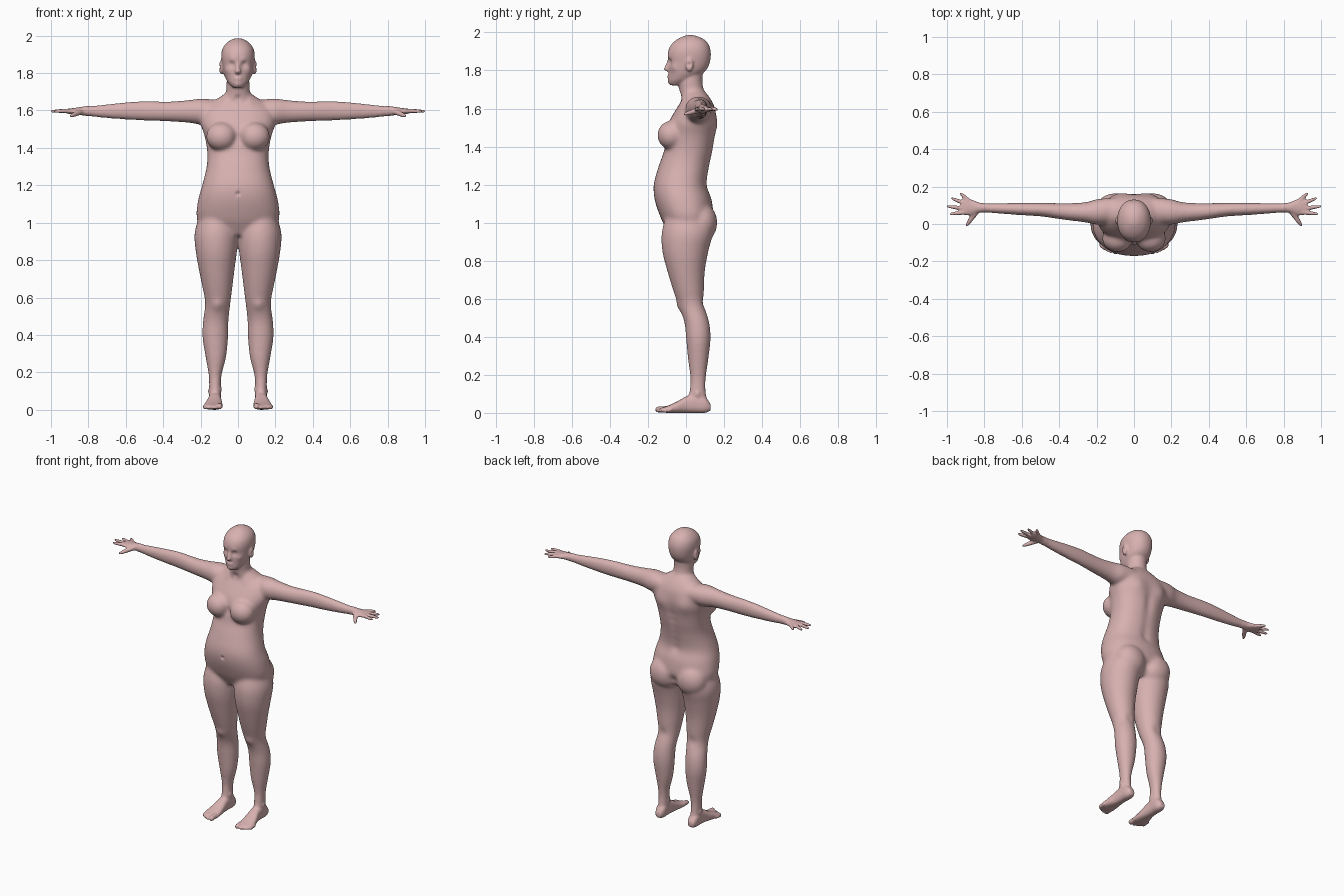
import bpy, bmesh, math
from mathutils import Matrix, Vector, kdtree

default_cube = bpy.data.objects.get("Cube")
if default_cube:
    bpy.data.objects.remove(default_cube, do_unlink=True)

skin = bpy.data.materials.new("rosy skin")
skin.use_nodes = True
skin_colour = (0.68, 0.44, 0.435, 1)
skin.diffuse_color = skin_colour
skin.node_tree.nodes["Principled BSDF"].inputs["Base Color"].default_value = skin_colour

VOXEL = 0.0055
RING = 32
STEPS = 4
bm = bmesh.new()


def spline(rows):
    """Smoothly interpolate a short list of cross-section rows."""
    result = []
    for i in range(len(rows) - 1):
        before, start = rows[max(i - 1, 0)], rows[i]
        end, after = rows[i + 1], rows[min(i + 2, len(rows) - 1)]
        for step in range(STEPS):
            t = step / STEPS
            result.append([
                b + 0.5 * t * (c - a + t * (2 * a - 5 * b + 4 * c - d + t * (3 * (b - c) + d - a)))
                for a, b, c, d in zip(before, start, end, after)])
    result.append(rows[-1])
    return result


def skin_rings(rings):
    """Bridge rings of points into one closed shell."""
    loops = [[bm.verts.new(p) for p in ring] for ring in rings]
    count = len(loops[0])
    for low, high in zip(loops, loops[1:]):
        for k in range(count):
            n = (k + 1) % count
            bm.faces.new((low[k], low[n], high[n], high[k]))
    bm.faces.new(loops[0][::-1])
    bm.faces.new(loops[-1])


def loft(rows, axis="z", side=1, power=2.0):
    """Rows hold: position on the axis, then low and high limits across it."""
    rings = []
    for t, a0, a1, b0, b1 in spline(rows):
        ring = []
        for k in range(RING):
            angle = math.tau * k / RING
            c, s = math.cos(angle), math.sin(angle)
            a = (a0 + a1) / 2 + (a1 - a0) / 2 * math.copysign(abs(c) ** (2 / power), c)
            b = (b0 + b1) / 2 + (b1 - b0) / 2 * math.copysign(abs(s) ** (2 / power), s)
            x, y, z = {"z": (a, b, t), "y": (a, t, b), "x": (t, a, b)}[axis]
            ring.append((x * side, y, z))
        rings.append(ring)
    skin_rings(rings)


def centred(rows):
    """Rows of height, half width, front and back become loft rows."""
    return [(z, -w, w, front, back) for z, w, front, back in rows]


def ball(centre, radii, side=1):
    x, y, z = centre
    bmesh.ops.create_uvsphere(bm, u_segments=RING, v_segments=RING // 2, radius=1,
                              matrix=Matrix.LocRotScale(Vector((x * side, y, z)), None, Vector(radii)))


def digit(base, tip, r0, r1, side):
    """Tapered finger or toe with a rounded end."""
    base, tip = Vector(base), Vector(tip)
    along = (tip - base).normalized()
    across = along.cross(Vector((0, 0, 1))).normalized()
    up = across.cross(along)
    rings = []
    for t, shrink in ((0, 1), (0.3, 1), (0.55, 1.05), (0.8, 1), (0.93, 0.8), (1, 0.4)):
        centre, r = base.lerp(tip, t), (r0 + (r1 - r0) * t) * shrink
        ring = [centre + r * (across * math.cos(a) + up * math.sin(a))
                for a in (math.tau * k / 12 for k in range(12))]
        rings.append([(p.x * side, p.y, p.z) for p in ring])
    skin_rings(rings)


# Torso and neck
loft(centred([
    (0.93, .12, -.08, .09), (0.98, .19, -.11, .13), (1.03, .222, -.135, .145),
    (1.12, .214, -.165, .135), (1.2, .192, -.17, .112), (1.3, .168, -.143, .125),
    (1.38, .165, -.115, .143), (1.46, .178, -.105, .155), (1.53, .2, -.09, .16),
    (1.6, .19, -.05, .153), (1.65, .13, -.02, .13), (1.69, .07, -.02, .1)]), power=2.25)
loft(centred([(1.62, .1, -.02, .13), (1.69, .066, -.035, .097),
              (1.74, .061, -.04, .086), (1.8, .06, -.03, .09)]))

# Head, nose and lips
loft(centred([
    (1.722, .026, -.084, -.02), (1.745, .05, -.092, .03), (1.77, .066, -.091, .07),
    (1.8, .078, -.092, .105), (1.84, .085, -.094, .125), (1.89, .09, -.096, .131),
    (1.93, .083, -.082, .122), (1.96, .062, -.052, .1), (1.98, .032, -.014, .06),
    (1.986, .01, .01, .035)]), power=2.15)
loft(centred([(1.795, .01, -.103, -.07), (1.806, .017, -.117, -.07),
              (1.83, .011, -.108, -.07), (1.86, .009, -.095, -.07)]))
ball((0, -.088, 1.774), (.024, .011, .006))
ball((0, -.087, 1.763), (.021, .011, .007))

finger_tips = [(.932, .168), (.98, .14), (1.004, .095), (.988, .053)]
toe_tips = [(.098, -.162), (.124, -.157), (.142, -.149), (.159, -.139), (.175, -.127)]

for side in (1, -1):
    # Ears, breasts and buttocks
    ball((.09, .018, 1.83), (.012, .021, .038), side)
    ball((.088, -.077, 1.46), (.083, .074, .077), side)
    ball((.1, .08, 1.0), (.105, .085, .105), side)

    # Arm and palm
    loft([(.1, .01, .14, 1.55, 1.655), (.19, -.005, .135, 1.525, 1.664),
          (.26, .008, .117, 1.533, 1.657), (.36, .02, .112, 1.54, 1.649),
          (.5, .04, .114, 1.545, 1.651), (.6, .046, .114, 1.55, 1.645),
          (.74, .056, .112, 1.561, 1.63), (.82, .061, .113, 1.572, 1.622),
          (.87, .047, .132, 1.578, 1.614), (.905, .047, .14, 1.582, 1.61),
          (.925, .055, .13, 1.587, 1.606)], "x", side)

    # Fingers and thumb
    for k, (x, y) in enumerate(finger_tips):
        base = (.88 + .008 * k, .122 - .02 * k, 1.598)
        digit(base, (x, y, 1.596), .0125, .0085, side)
    digit((.845, .065, 1.592), (.898, -.012, 1.568), .017, .009, side)

    # Leg
    loft([(1.05, .03, .2, -.1, .11), (.95, 0, .232, -.128, .14),
          (.85, .005, .227, -.125, .118), (.75, .018, .21, -.1, .1),
          (.65, .03, .19, -.07, .095), (.57, .04, .176, -.042, .096),
          (.48, .05, .187, -.01, .122), (.39, .052, .191, 0, .13),
          (.28, .063, .174, .01, .118), (.18, .088, .157, .022, .105),
          (.1, .09, .155, .015, .106), (.04, .092, .153, 0, .115)], "z", side)

    # Foot and toes
    loft([(.13, .105, .142, .012, .045), (.1, .09, .155, 0, .085),
          (.05, .09, .157, 0, .1), (0, .088, .161, 0, .086),
          (-.05, .083, .175, 0, .058), (-.1, .081, .184, 0, .036),
          (-.128, .086, .178, .004, .028)], "y", side, 2.5)
    for k, (x, y) in enumerate(toe_tips):
        radius = .011 if k else .016
        digit((x + .002, -.09 + .004 * k, radius + .006), (x, y, radius), radius, radius, side)

# Fuse every part into one continuous surface
bmesh.ops.recalc_face_normals(bm, faces=bm.faces[:])
mesh = bpy.data.meshes.new("body_parts")
bm.to_mesh(mesh)
bm.free()
body = bpy.data.objects.new("body", mesh)
bpy.context.scene.collection.objects.link(body)
fuse = body.modifiers.new("fuse", 'REMESH')
fuse.mode = 'VOXEL'
fuse.voxel_size = VOXEL
graph = bpy.context.evaluated_depsgraph_get()
fused = bpy.data.meshes.new_from_object(body.evaluated_get(graph))
body.modifiers.clear()
body.data = fused
bpy.data.meshes.remove(mesh)

# Relax the joins, keeping face, hands and feet crisp
bm = bmesh.new()
bm.from_mesh(fused)


def relax(verts, times):
    for _ in range(times):
        bmesh.ops.smooth_vert(bm, verts=verts, factor=0.5,
                              use_axis_x=True, use_axis_y=True, use_axis_z=True)


relax([v for v in bm.verts if abs(v.co.x) < .8 and .09 < v.co.z < 1.72], 28)
relax([v for v in bm.verts if v.co.z > 1.7], 2)
relax(bm.verts[:], 3)

# Sculpt soft details: centre, radius, push
details = [
    ((.034, -.088, 1.845), .017, (0, .013, 0)),     # eye sockets
    ((.034, -.08, 1.843), .009, (0, -.006, 0)),     # eyelids
    ((.034, -.092, 1.872), .016, (0, -.003, 0)),    # brows
    ((.058, -.06, 1.815), .02, (.003, -.004, 0)),   # cheekbones
    ((0, -.09, 1.74), .016, (0, -.005, 0)),         # chin
    ((.1, .016, 1.832), .011, (-.008, 0, 0)),       # ear hollows
    ((0, -.168, 1.155), .011, (0, .009, 0)),        # navel
    ((0, -.11, 1.45), .03, (0, .008, 0)),           # breastbone
    ((0, -.035, 1.665), .018, (0, .008, 0)),        # throat hollow
    ((.07, -.03, 1.65), .025, (0, -.006, .002)),    # collarbones
    ((.09, .15, 1.52), .055, (0, .012, 0)),         # shoulder blades
    ((.11, -.035, .56), .03, (0, -.008, 0)),        # kneecaps
    ((.11, .1, .58), .03, (0, -.006, 0)),           # knee hollows
    ((.155, .06, .1), .014, (.006, 0, 0)),          # outer ankles
    ((.09, .05, .11), .014, (-.006, 0, 0)),         # inner ankles
    ((0, .14, .99), .03, (0, -.012, 0)),            # cleft
]
details += [((0, .12 + .04 * math.sin(k / 2), 1.2 + .05 * k), .032, (0, -.009, 0))
            for k in range(8)]                      # spine

bm.verts.ensure_lookup_table()
tree = kdtree.KDTree(len(bm.verts))
for v in bm.verts:
    tree.insert(v.co, v.index)
tree.balance()
for centre, radius, push in details:
    for side in ((1, -1) if centre[0] else (1,)):
        mirror = Vector((side, 1, 1))
        for _, index, distance in tree.find_range(Vector(centre) * mirror, radius * 2.5):
            bm.verts[index].co += Vector(push) * mirror * math.exp(-(distance / radius) ** 2)

bm.to_mesh(fused)
bm.free()
fused.name = "body"
fused.materials.clear()
fused.materials.append(skin)
fused.shade_smooth()
